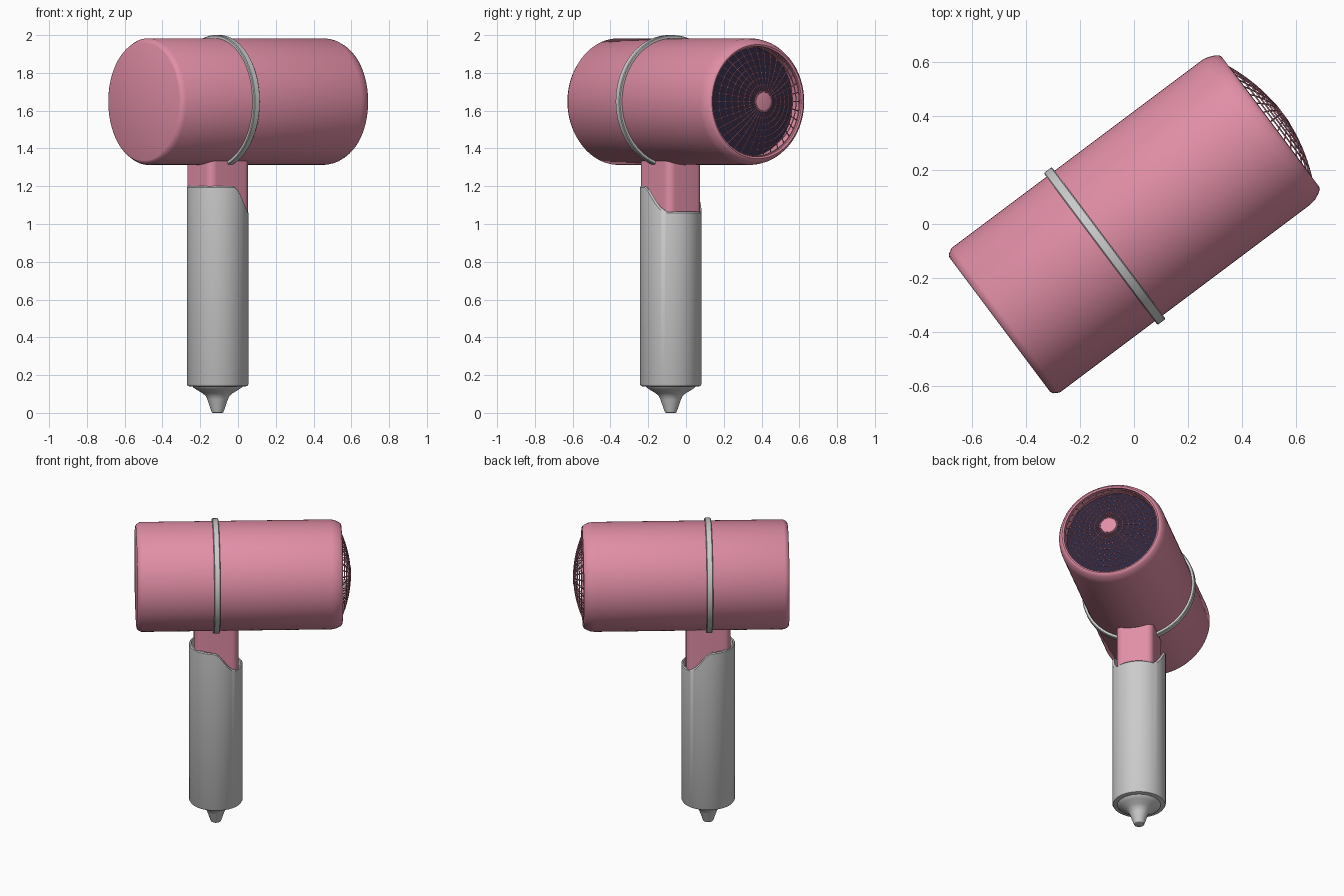
import bpy, bmesh, math
from mathutils import Matrix, Vector

if "Cube" in bpy.data.objects:
    bpy.data.objects.remove(bpy.data.objects["Cube"])

ANGLE = math.atan2(0.6, 0.8)      # barrel heading in plan
AXIS_Z = 1.648                    # barrel axis height
FRAME = Matrix.Rotation(ANGLE, 4, 'Z')
HANDLE_U = -0.135                 # handle position along the barrel


def material(name, rgb):
    m = bpy.data.materials.new(name)
    m.diffuse_color = (*rgb, 1)
    m.use_nodes = True
    m.node_tree.nodes["Principled BSDF"].inputs["Base Color"].default_value = m.diffuse_color
    return m


pink = material("pink", (0.75, 0.27, 0.38))
navy = material("dark_navy", (0.025, 0.02, 0.05))
grey = None


def finish(name, bm, mat, angle=35):
    bmesh.ops.remove_doubles(bm, verts=bm.verts, dist=1e-5)
    bmesh.ops.recalc_face_normals(bm, faces=bm.faces)
    bm.transform(FRAME)
    me = bpy.data.meshes.new(name)
    bm.to_mesh(me)
    bm.free()
    ob = bpy.data.objects.new(name, me)
    bpy.context.collection.objects.link(ob)
    if mat:
        me.materials.append(mat)
    bpy.ops.object.select_all(action='DESELECT')
    ob.select_set(True)
    bpy.context.view_layer.objects.active = ob
    bpy.ops.object.shade_smooth_by_angle(angle=math.radians(angle))
    return ob


def loft(name, loops, mat, closed=False, angle=35):
    """Skin a list of equal-length point loops."""
    bm = bmesh.new()
    rows = [[bm.verts.new(p) for p in lp] for lp in loops]
    n = len(rows[0])
    pairs = list(zip(rows, rows[1:])) + ([(rows[-1], rows[0])] if closed else [])
    for a, b in pairs:
        for i in range(n):
            j = (i + 1) % n
            bm.faces.new((a[i], a[j], b[j], b[i]))
    if not closed:
        bm.faces.new(rows[0])
        bm.faces.new(rows[-1])
    return finish(name, bm, mat, angle)


def ring_x(s, r, n=96):
    return [(s, r * math.cos(2 * math.pi * i / n),
             AXIS_Z + r * math.sin(2 * math.pi * i / n)) for i in range(n)]


def ring_z(r, z, n=96):
    """Circle on the handle axis; z may be a function of local u."""
    out = []
    for i in range(n):
        u, v = (r * f(2 * math.pi * i / n) for f in (math.cos, math.sin))
        out.append((HANDLE_U + u, v, z(u) if callable(z) else z))
    return out


# Barrel with closed front and recessed back
barrel = [(-0.622, 0.312), (-0.617, 0.322), (-0.595, 0.335), (0.565, 0.335), (0.59, 0.331),
          (0.615, 0.32), (0.628, 0.311), (0.632, 0.302), (0.628, 0.292), (0.55, 0.29)]
loft("barrel", [ring_x(s, r) for s, r in barrel], pink)

# Dark intake panel behind the grille
loft("intake_panel", [ring_x(0.545, 0.289), ring_x(0.557, 0.289)], navy)

# Band around the barrel
band = [(-0.155, 0.33), (-0.155, 0.348), (-0.151, 0.352), (-0.121, 0.352),
        (-0.117, 0.348), (-0.117, 0.33)]
loft("barrel_band", [ring_x(s, r) for s, r in band], grey, closed=True)


# Domed wire grille: rings and spokes
def dome(r):
    return 0.685 - 0.07 * (r / 0.29) ** 2


cu = bpy.data.curves.new("grille", 'CURVE')
cu.dimensions = '3D'
cu.bevel_depth = 0.0028
cu.bevel_resolution = 1


def wire(points, cyclic):
    sp = cu.splines.new('POLY')
    sp.points.add(len(points) - 1)
    for p, co in zip(sp.points, points):
        p.co = (*(FRAME @ Vector(co)), 1)
    sp.use_cyclic_u = cyclic


RINGS, SPOKES = 8, 36
for k in range(RINGS):
    r = 0.055 + (0.288 - 0.055) * k / (RINGS - 1)
    wire(ring_x(dome(r), r, 72), True)
for i in range(SPOKES):
    a = 2 * math.pi * i / SPOKES
    radii = [0.045 + 0.245 * k / 8 for k in range(9)]
    wire([(dome(r), r * math.cos(a), AXIS_Z + r * math.sin(a)) for r in radii], False)
cu.materials.append(pink)
bpy.context.collection.objects.link(bpy.data.objects.new("grille", cu))

# Hub at the grille centre
loft("grille_hub", [ring_x(0.679, 0.05, 48), ring_x(0.686, 0.05, 48),
                    ring_x(0.688, 0.04, 48)], pink)


# Neck: rounded rectangular post running down inside the handle
def rounded_rect(hx, hy, r, z, seg=8):
    pts = []
    for q, (sx, sy) in enumerate(((1, 1), (-1, 1), (-1, -1), (1, -1))):
        for k in range(seg + 1):
            a = math.pi / 2 * (q + k / seg)
            pts.append((HANDLE_U + sx * (hx - r) + r * math.cos(a),
                        sy * (hy - r) + r * math.sin(a), z))
    return pts


loft("neck", [rounded_rect(0.135, 0.115, 0.042, z) for z in (0.16, 1.37)], pink)


# Handle sleeve with a stepped S-shaped rim
def rim(drop):
    def z(u):
        t = min(1, max(0, (u + 0.02) / 0.14))
        return 1.2 - 0.135 * t * t * (3 - 2 * t) - drop
    return z


sleeve = [(0.148, 0.14), (0.158, 0.143), (0.163, 0.152), (0.163, rim(0.006)), (0.158, rim(0)),
          (0.150, rim(0)), (0.148, rim(0.006)), (0.148, 0.16)]
loft("handle_sleeve", [ring_z(r, z) for r, z in sleeve], grey)

# Cable strain relief at the foot
relief = [(0.135, 0.145), (0.128, 0.134), (0.11, 0.122), (0.08, 0.104), (0.063, 0.09),
          (0.054, 0.07), (0.034, 0.012), (0.03, 0.003), (0.025, 0.0)]
loft("cable_relief", [ring_z(r, z, 64) for r, z in relief], grey)
